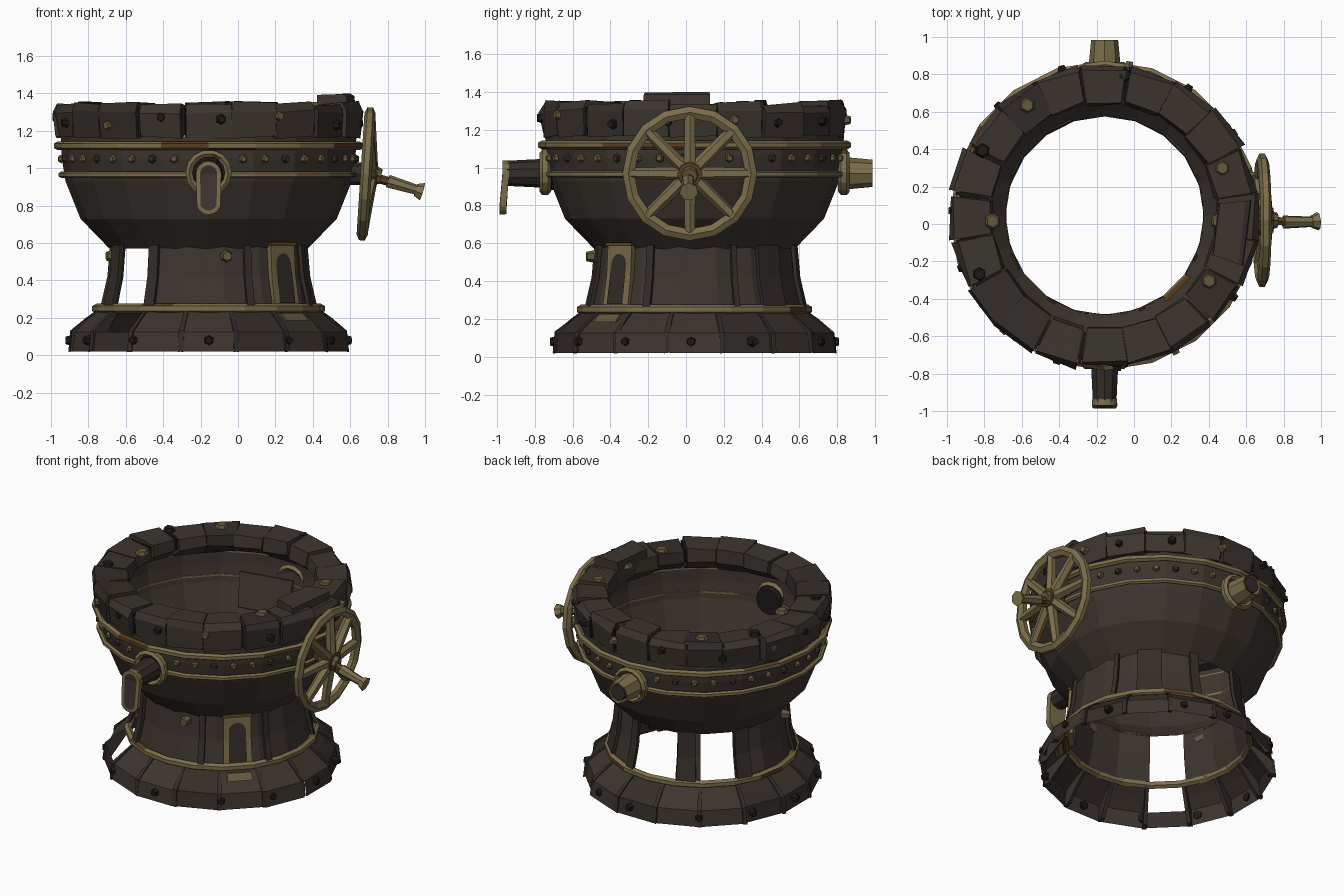
import bpy, bmesh, math, random
from mathutils import Vector, Matrix

if "Cube" in bpy.data.objects:
    bpy.data.objects.remove(bpy.data.objects["Cube"])

random.seed(4)
CX, CY = -0.157, 0.045          # axis of the bowl


def material(name, rgb):
    m = bpy.data.materials.new(name)
    m.diffuse_color = (*rgb, 1)
    m.use_nodes = True
    m.node_tree.nodes["Principled BSDF"].inputs["Base Color"].default_value = m.diffuse_color
    return m


BROWN = material("dark brown iron", (0.046, 0.035, 0.027))
DARK = material("darker brown iron", (0.034, 0.026, 0.021))
BLACK = material("sooty black", (0.012, 0.010, 0.008))
GOLD = material("old brass", (0.20, 0.155, 0.07))
DULL = material("dull brass", (0.13, 0.10, 0.045))
RUST = material("rust", (0.10, 0.048, 0.014))


def polar(r, deg, z):
    a = math.radians(deg)
    return Vector((CX + r * math.cos(a), CY + r * math.sin(a), z))


def finish(name, bm, mats, recalc=True):
    if recalc:
        bmesh.ops.recalc_face_normals(bm, faces=bm.faces)
    me = bpy.data.meshes.new(name)
    bm.to_mesh(me)
    bm.free()
    for m in mats:
        me.materials.append(m)
    ob = bpy.data.objects.new(name, me)
    bpy.context.collection.objects.link(ob)
    return ob


def sheet(bm, profile, a0, a1, n, mat=0):
    """Single-walled surface of revolution over an angle range."""
    rows = [[bm.verts.new(polar(r, a0 + (a1 - a0) * i / n, z)) for r, z in profile]
            for i in range(n + 1)]
    for p, q in zip(rows, rows[1:]):
        for j in range(len(profile) - 1):
            bm.faces.new((p[j], q[j], q[j + 1], p[j + 1])).material_index = mat
    bmesh.ops.remove_doubles(bm, verts=[v for r in rows for v in r], dist=1e-5)


def wedge(bm, a0, a1, outline, mat=0, jit=0.0):
    """Closed block: an (r, z) outline swept from angle a0 to a1."""
    ends = [[bm.verts.new(polar(r + random.uniform(-jit, jit), a, z + random.uniform(-jit, jit)))
             for r, z in outline] for a in (a0, a1)]
    n = len(outline)
    faces = [bm.faces.new(ends[0]), bm.faces.new(ends[1][::-1])]
    for i in range(n):
        k = (i + 1) % n
        faces.append(bm.faces.new((ends[0][i], ends[1][i], ends[1][k], ends[0][k])))
    for f in faces:
        f.material_index = mat


def rod(bm, p, q, r1, r2, n=8, mat=0, caps=True):
    """Tapered cylinder between two points."""
    p, q = Vector(p), Vector(q)
    d = q - p
    M = Matrix.Translation((p + q) / 2) @ d.to_track_quat('Z', 'Y').to_matrix().to_4x4()
    res = bmesh.ops.create_cone(bm, cap_ends=caps, segments=n, radius1=r1, radius2=r2,
                                depth=d.length, matrix=M)
    for f in {f for v in res['verts'] for f in v.link_faces}:
        f.material_index = mat


def ring(bm, M, R, tr, th, n, k, rust=0.0):
    """Torus in the local xy plane, tr = radial and th = axial half width."""
    vs = []
    for i in range(n):
        a = math.tau * i / n
        vs.append([])
        for j in range(k):
            b = math.tau * (j + 0.5) / k
            r = R + tr * math.cos(b)
            vs[-1].append(bm.verts.new(M @ Vector((r * math.cos(a), r * math.sin(a), th * math.sin(b)))))
    for i in range(n):
        for j in range(k):
            p, q, l = vs[i], vs[(i + 1) % n], (j + 1) % k
            f = bm.faces.new((p[j], q[j], q[l], p[l]))
            f.material_index = 1 if random.random() < rust else 0


# bowl: one open shell, no floor
bm = bmesh.new()
sheet(bm, [(0.53, 0.57), (0.685, 0.73), (0.765, 0.93), (0.785, 1.05), (0.79, 1.17)], 0, 360, 20)
finish("bowl", bm, [BROWN], False)

# rim stones with narrow joints
bm = bmesh.new()
N = 20
for i in range(N):
    a = i * 360 / N + random.uniform(-1, 1)
    w = 180 / N - random.choice((0.2, 0.3, 0.9))
    dr, dz = random.uniform(-0.015, 0.015), random.uniform(-0.015, 0.01)
    wedge(bm, a - w, a + w, [(0.60, 1.25), (0.70, 1.17), (0.81 + dr, 1.165), (0.825 + dr, 1.30 + dz),
          (0.80 + dr, 1.345 + dz), (0.612, 1.335 + dz)], random.choice((0, 0, 0, 1)), 0.01)
    wedge(bm, a + 180 / N - 0.6, a + 180 / N + 0.6, [(0.63, 1.24), (0.80, 1.18), (0.805, 1.32), (0.63, 1.32)], 2)
finish("rim_stones", bm, [BROWN, DARK, BLACK])

# raised block behind the wheel
bm = bmesh.new()
wedge(bm, -20, 6, [(0.61, 1.30), (0.79, 1.30), (0.785, 1.385), (0.76, 1.40), (0.62, 1.395)], 0, 0.004)
finish("rim_raised_block", bm, [BROWN])

# flat plate inside the bowl over the back spout
bm = bmesh.new()
wedge(bm, 86, 116, [(0.655, 0.80), (0.72, 1.02), (0.735, 1.02), (0.67, 0.79)], 0)
finish("bowl_inner_plate", bm, [BROWN])

# studs on the rim
bm = bmesh.new()
for a, r in ((183, 0.60), (125, 0.72), (22, 0.68), (-3, 0.61), (-32, 0.66)):
    rod(bm, polar(r, a, 1.33), polar(r, a, 1.353), 0.045, 0.032, 6, 0)
for a, r in ((82, 0.76), (152, 0.74), (205, 0.74)):
    rod(bm, polar(r, a, 1.33), polar(r, a, 1.357), 0.04, 0.03, 6, 1)
for i in range(15):
    a = i * 24 + 12 + random.uniform(-4, 4)
    z = 1.25 + random.uniform(-0.03, 0.03)
    rod(bm, polar(0.80, a, z), polar(0.835, a, z), 0.03, 0.02, 6, i % 3 > 0)
finish("rim_studs", bm, [DULL, BLACK])

# brass bands and the rivets between them
axis = lambda z: Matrix.Translation((CX, CY, z))
for name, z, R, t in (("bowl_band_upper", 1.12, 0.808, 0.023), ("bowl_band_lower", 0.965, 0.786, 0.018),
                      ("base_band", 0.25, 0.60, 0.026)):
    bm = bmesh.new()
    ring(bm, axis(z), R, t, t, 20, 6, 0.1)
    finish(name, bm, [GOLD, RUST])
bm = bmesh.new()
for i in range(40):
    rod(bm, polar(0.786, i * 9 + 4.5, 1.05), polar(0.806, i * 9 + 4.5, 1.05), 0.024, 0.015, 6, i % 3 == 0)
finish("band_rivets", bm, [DULL, DARK])

# waist: separate panels leaving gaps at the back and front left
WAIST = [(0.59, 0.25), (0.55, 0.42), (0.535, 0.59)]
bm = bmesh.new()
for a0, a1, n in ((-125, -60, 3), (-60, -30, 2), (-30, 76, 5), (108, 124, 1), (146, 212, 3)):
    sheet(bm, WAIST, a0, a1, n)
finish("waist_panels", bm, [BROWN], False)

# upright ribs on the waist
bm = bmesh.new()
for a, w in ((45, 8), (22, 1.5), (75, 3), (115, 6), (152, 5), (207, 5), (238, 3), (-25, 2), (-68, 2)):
    out = [(r + 0.022, z) for r, z in WAIST]
    wedge(bm, a - w, a + w, WAIST[::-1] + out, 0)
finish("waist_ribs", bm, [DARK])


def arch_panel(name, mid):
    """Brass framed panel with a dark arched inset, laid on the waist."""
    bm = bmesh.new()
    wedge(bm, mid - 9, mid + 9, [(0.54, 0.27), (0.60, 0.27), (0.575, 0.43), (0.565, 0.60), (0.53, 0.60)], 0)

    def at(u, z):
        t = (z - 0.27) / 0.33
        r = (0.603 - 0.036 * t - 0.012 * math.sin(math.pi * t)) * math.cos(math.radians(9)) + 0.005
        b = math.radians(mid)
        return polar(r, mid, z) + Vector((-math.sin(b), math.cos(b), 0)) * u
    pts = [at(-0.058, 0.28), at(0.058, 0.28)]
    pts += [at(0.055 * math.cos(b), 0.49 + 0.055 * math.sin(b)) for b in [math.pi * i / 6 for i in range(7)]]
    bm.faces.new([bm.verts.new(p) for p in pts]).material_index = 1
    wedge(bm, mid - 9.5, mid + 9.5, [(0.54, 0.585), (0.58, 0.585), (0.575, 0.605), (0.54, 0.605)], 2)
    finish(name, bm, [GOLD, DARK, RUST])


arch_panel("waist_arch_panel", -45)

# base plates, one at the front left has lost its upper slope
bm = bmesh.new()
for i in range(16):
    a, w = i * 22.5, 11.25 - random.choice((0.1, 0.3, 1.0))
    d = random.uniform(-0.012, 0.012)
    prof = [(0.755 + d, 0.02), (0.74 + d, 0.125), (0.66, 0.195), (0.585, 0.25)]
    sheet(bm, prof[:2] if i == 10 else prof, a - w, a + w, 1, i % 3 == 1)
    wedge(bm, a + 10.2, a + 12.3, [(0.72, 0.03), (0.76, 0.02), (0.748, 0.13), (0.665, 0.2), (0.595, 0.25),
          (0.58, 0.24)], 1, 0.004)
finish("base_plates", bm, [BROWN, DARK], False)
bm = bmesh.new()
for i in range(12):
    a = i * 30 + random.uniform(-6, 6)
    rod(bm, polar(0.72, a, 0.08), polar(0.765, a, 0.08), 0.032, 0.02, 6, 0)
wedge(bm, -52, -38, [(0.64, 0.19), (0.68, 0.185), (0.64, 0.225), (0.61, 0.22)], 1)
for a, z in ((-80, 0.53), (200, 0.53)):
    rod(bm, polar(0.53, a, z), polar(0.58, a, z), 0.035, 0.025, 6, 1)
finish("base_studs", bm, [BLACK, DULL])

# wall collars for both spouts
for name, y in (("front_spout_collar", -0.745), ("back_spout_collar", 0.835)):
    bm = bmesh.new()
    ring(bm, Matrix.Translation((CX, y, 0.975)) @ Matrix.Rotation(math.pi / 2, 4, 'X'),
         0.105, 0.022, 0.03, 14, 6, 0.1)
    if y < 0:
        rod(bm, (CX, y, 0.975), (CX, y + 0.06, 0.975), 0.1, 0.09, 12, 2)
    finish(name, bm, [GOLD, RUST, BLACK])

# front spout: dark pipe ending in a drooping brass lip
bm = bmesh.new()
rod(bm, (CX, -0.72, 0.97), (CX, -0.955, 0.97), 0.078, 0.066, 10, 0)
outline = [(math.cos(b), math.sin(b)) for b in [math.tau * i / 16 for i in range(16)]]
lip = lambda s, y: [bm.verts.new((CX + s * x, y - (0.015 if z < 0 else 0), (0.97 if z >= 0 else 0.82) + s * z))
                    for x, z in outline]
back, front, inner = lip(0.066, -0.935), lip(0.068, -0.97), lip(0.046, -0.971)
for i in range(16):
    k = (i + 1) % 16
    for p, q in ((back, front), (front, inner)):
        bm.faces.new((p[i], p[k], q[k], q[i])).material_index = 1
bm.faces.new(back).material_index = 1
bm.faces.new(inner[:9]).material_index = 0
bm.faces.new(inner[8:] + [inner[0]]).material_index = 2
finish("front_spout", bm, [DARK, GOLD, BROWN])

# back spout: short brass pipe
bm = bmesh.new()
rod(bm, (CX, 0.82, 0.97), (CX, 0.985, 0.97), 0.088, 0.072, 8, 0, False)
rod(bm, (CX, 0.90, 0.97), (CX, 0.982, 0.97), 0.05, 0.055, 8, 1)
finish("back_spout", bm, [GOLD, DARK])

# hand wheel, tipped outward at the top
WM = Matrix.Translation((0.685, 0.02, 0.97)) @ Matrix.Rotation(math.pi / 2 + math.radians(3.7), 4, 'Y')
bm = bmesh.new()
ring(bm, WM, 0.325, 0.036, 0.03, 16, 6, 0.0)
finish("wheel_rim", bm, [GOLD])
bm = bmesh.new()
for i in range(8):
    a = math.tau * i / 8
    c, s = math.cos(a), math.sin(a)
    rod(bm, WM @ Vector((0.04 * c, 0.04 * s, 0.025)), WM @ Vector((0.31 * c, 0.31 * s, 0)), 0.036, 0.03, 6)
finish("wheel_spokes", bm, [GOLD])
bm = bmesh.new()
rod(bm, (0.60, 0.02, 0.97), (0.69, 0.02, 0.97), 0.06, 0.06, 8, 2)
rod(bm, (0.66, 0.02, 0.97), (0.745, 0.02, 0.965), 0.08, 0.065, 8, 1)
rod(bm, (0.72, 0.02, 0.965), (0.765, 0.02, 0.955), 0.055, 0.04, 8, 0)
finish("wheel_hub", bm, [DULL, RUST, DARK])

# crank handle with flared end
bm = bmesh.new()
rod(bm, (0.75, 0.02, 0.945), (0.82, 0.01, 0.925), 0.024, 0.024, 6, 1)
rod(bm, (0.80, 0.01, 0.93), (0.96, 0.012, 0.882), 0.036, 0.028, 7, 0)
rod(bm, (0.95, 0.012, 0.884), (0.985, 0.015, 0.873), 0.034, 0.05, 7, 0)
finish("crank_handle", bm, [GOLD, RUST])
